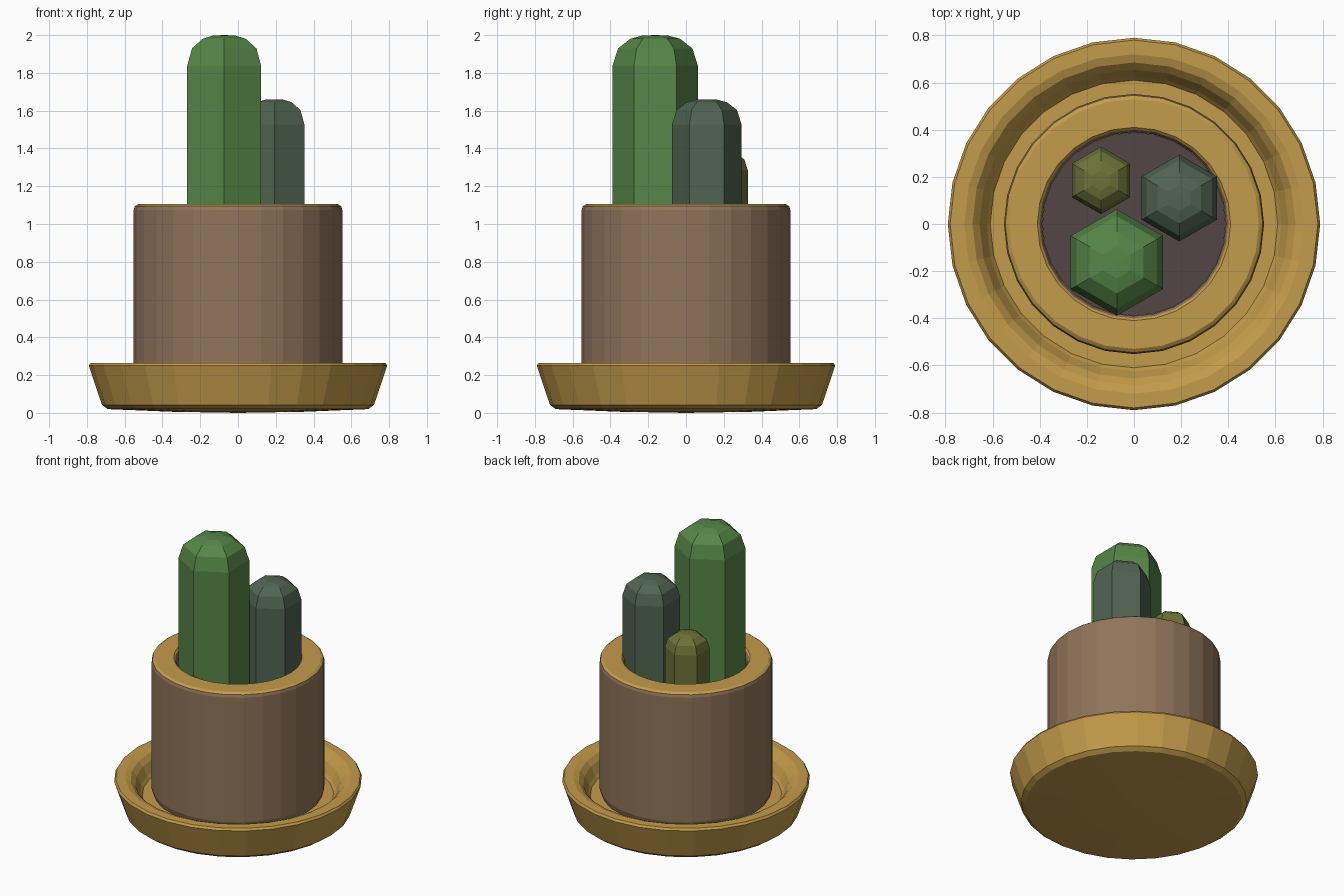
import bpy, bmesh, math

if "Cube" in bpy.data.objects:
    bpy.data.objects.remove(bpy.data.objects["Cube"])


def material(name, r, g, b):
    lin = [((c / 255 + 0.055) / 1.055) ** 2.4 for c in (r, g, b)]
    m = bpy.data.materials.new(name)
    m.diffuse_color = (*lin, 1)
    m.use_nodes = True
    m.node_tree.nodes["Principled BSDF"].inputs["Base Color"].default_value = m.diffuse_color
    return m


TAN = material("tan glaze", 196, 156, 75)
BROWN = material("brown clay", 145, 117, 91)
SOIL = material("dark soil", 82, 70, 70)
GREEN = material("leaf green", 86, 134, 72)
GREY = material("grey green", 80, 100, 81)
OLIVE = material("olive green", 108, 114, 55)


def lathe(name, profile, sides, mats, centre=(0, 0), rule=None):
    """Spin (radius, z) points about a vertical axis; corners point along y."""
    bm = bmesh.new()
    rings = []
    for r, z in profile:
        if r == 0:
            rings.append([bm.verts.new((0, 0, z))] * sides)
        else:
            rings.append([bm.verts.new((r * math.sin(2 * math.pi * i / sides),
                                        r * math.cos(2 * math.pi * i / sides), z))
                          for i in range(sides)])
    for a, b in zip(rings, rings[1:]):
        for i in range(sides):
            j = (i + 1) % sides
            bm.faces.new(list(dict.fromkeys((a[i], a[j], b[j], b[i]))))
    bmesh.ops.recalc_face_normals(bm, faces=bm.faces)
    if rule:
        for f in bm.faces:
            f.material_index = rule(f.calc_center_median())
    me = bpy.data.meshes.new(name)
    bm.to_mesh(me)
    bm.free()
    for m in mats:
        me.materials.append(m)
    ob = bpy.data.objects.new(name, me)
    ob.location = (*centre, 0)
    bpy.context.collection.objects.link(ob)
    return ob


# Saucer with a flared wall and a rounded lip
lathe("saucer", [(0, 0), (0.35, 0.006), (0.69, 0.02), (0.72, 0.042),
                 (0.79, 0.25), (0.78, 0.265), (0.72, 0.265), (0.685, 0.252),
                 (0.655, 0.22), (0.625, 0.16), (0.61, 0.14), (0, 0.14)],
      28, [TAN])

# Pot: clay wall with a glazed rim
lathe("pot", [(0, 0.14), (0.51, 0.14), (0.54, 0.16), (0.552, 0.20),
              (0.552, 1.075), (0.546, 1.094), (0.53, 1.105), (0.41, 1.105),
              (0.40, 1.095), (0.39, 1.07), (0.39, 0.93), (0, 0.93)],
      28, [BROWN, TAN], rule=lambda c: 1 if c.z > 1.09 else 0)

# Soil
lathe("soil", [(0, 0.94), (0.389, 0.94), (0.389, 0.95), (0, 0.95)], 28, [SOIL])


# Six-sided cacti with domed tops
def cactus(name, centre, r, top, mat):
    dome = [(1, 0.72), (0.87, 0.31), (0.58, 0.085), (0.3, 0.01)]
    profile = [(0, 0.94), (r, 0.94)] + [(r * k, top - r * d) for k, d in dome] + [(0, top)]
    lathe(name, profile, 6, [mat], centre)


cactus("tall_cactus", (-0.073, -0.163), 0.226, 2.0, GREEN)
cactus("middle_cactus", (0.192, 0.11), 0.184, 1.66, GREY)
cactus("small_cactus", (-0.14, 0.185), 0.143, 1.385, OLIVE)
